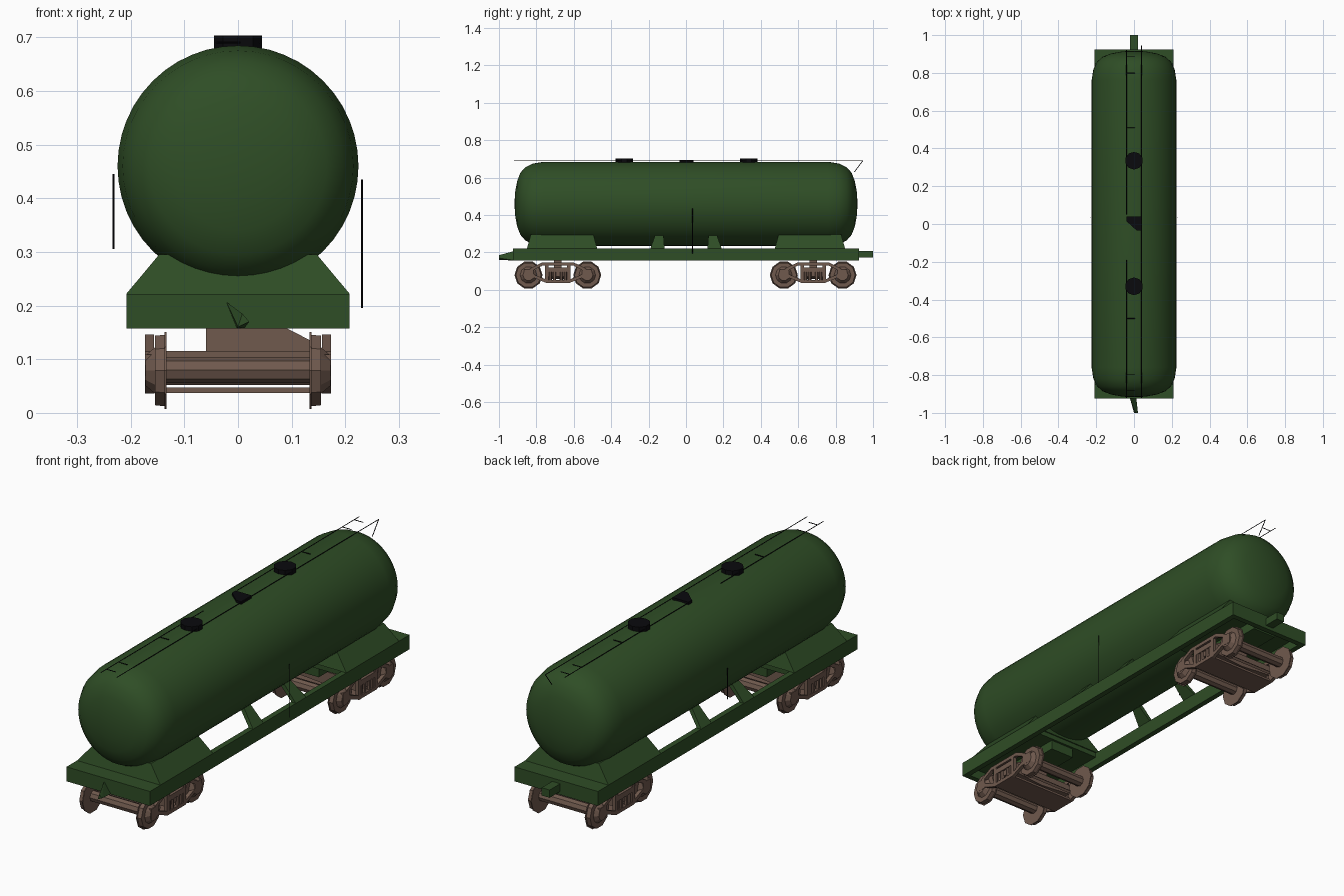
import bpy, bmesh, math
from mathutils import Vector, Matrix

cube = bpy.data.objects.get("Cube")
if cube:
    bpy.data.objects.remove(cube, do_unlink=True)


def material(name, rgb):
    m = bpy.data.materials.new(name)
    m.use_nodes = True
    m.diffuse_color = (*rgb, 1)
    bsdf = next(n for n in m.node_tree.nodes if n.type == "BSDF_PRINCIPLED")
    bsdf.inputs["Base Color"].default_value = (*rgb, 1)
    bsdf.inputs["Roughness"].default_value = 0.8
    return m


GREEN = material("dark green paint", (0.028, 0.075, 0.019))
BROWN = material("rusty brown", (0.16, 0.10, 0.075))
BLACK = material("black", (0.003, 0.003, 0.004))


def finish(bm, name, mat):
    bmesh.ops.recalc_face_normals(bm, faces=bm.faces)
    me = bpy.data.meshes.new(name)
    bm.to_mesh(me)
    bm.free()
    me.materials.append(mat)
    ob = bpy.data.objects.new(name, me)
    bpy.context.collection.objects.link(ob)
    return ob


def add_box(bm, lo, hi):
    lo, hi = Vector(lo), Vector(hi)
    m = Matrix.Translation((lo + hi) / 2) @ Matrix.Diagonal((*(hi - lo), 1))
    bmesh.ops.create_cube(bm, size=1, matrix=m)


def add_hull(bm, points):
    vs = [bm.verts.new(p) for p in points]
    bmesh.ops.convex_hull(bm, input=vs)


def add_rod(bm, a, b, r, sides=4):
    a, b = Vector(a), Vector(b)
    d = b - a
    m = Matrix.Translation((a + b) / 2) @ d.to_track_quat("Z", "Y").to_matrix().to_4x4()
    bmesh.ops.create_cone(bm, cap_ends=True, segments=sides, radius1=r, radius2=r,
                          depth=d.length, matrix=m)


def add_disc(bm, x0, x1, r0, r1, y, z, sides):
    m = Matrix.Translation(((x0 + x1) / 2, y, z)) @ Matrix.Rotation(math.pi / 2, 4, "Y")
    bmesh.ops.create_cone(bm, cap_ends=True, segments=sides, radius1=r0, radius2=r1,
                          depth=x1 - x0, matrix=m)


# Tank: lathe around the long axis with dished ends
HEIGHT, R = 0.46, 0.2245
half = [(0, -0.917), (0.06, -0.914), (0.12, -0.903), (0.165, -0.886),
        (0.195, -0.86), (0.215, -0.82), (R, -0.76)]
profile = half + [(r, -y) for r, y in reversed(half)]
bm = bmesh.new()
vs = [bm.verts.new((r, y, HEIGHT)) for r, y in profile]
es = [bm.edges.new(pair) for pair in zip(vs, vs[1:])]
bmesh.ops.spin(bm, geom=vs + es, cent=(0, 0, HEIGHT), axis=(0, 1, 0),
               angle=2 * math.pi, steps=48)
bmesh.ops.remove_doubles(bm, verts=bm.verts, dist=0.0005)
tank = finish(bm, "tank", GREEN)
for p in tank.data.polygons:
    p.use_smooth = True

# Underframe: side sills, end sills and end decks
LOW, TOP, W, L = 0.157, 0.222, 0.208, 0.925
bm = bmesh.new()
for s in (-1, 1):
    add_box(bm, (min(s * W, s * (W - 0.025)), -L, LOW), (max(s * W, s * (W - 0.025)), L, TOP))
    add_box(bm, (-W + 0.025, min(s * L, s * 0.9), LOW), (W - 0.025, max(s * L, s * 0.9), TOP))
    add_box(bm, (-W + 0.025, min(s * 0.9, s * 0.48), 0.2), (W - 0.025, max(s * 0.9, s * 0.48), TOP))
    # centre bearer above each bogie
    add_box(bm, (-0.06, s * 0.69 - 0.2, LOW), (0.06, s * 0.69 + 0.2, 0.2))
finish(bm, "underframe", GREEN)

# Tapered saddles under the tank ends
for s, label in ((-1, "front"), (1, "back")):
    bm = bmesh.new()
    add_hull(bm, [(x * w, s * y, z) for x in (-1, 1) for w, y, z in
                  ((W, 0.85, TOP), (W, 0.475, TOP), (0.147, 0.83, 0.295), (0.147, 0.495, 0.295))])
    finish(bm, label + "_saddle", GREEN)

# Middle struts from the sills to the tank
bm = bmesh.new()
for sx in (-1, 1):
    for sy in (-1, 1):
        add_hull(bm, [(sx * x, sy * y, z) for x, z, y0, y1 in
                      ((W, TOP, 0.115, 0.19), (W - 0.02, TOP, 0.115, 0.19),
                       (0.145, 0.293, 0.12, 0.165), (0.13, 0.28, 0.12, 0.165)) for y in (y0, y1)])
finish(bm, "tank_struts", GREEN)

# Couplers: pointed at the front, square at the back
bm = bmesh.new()
add_hull(bm, [(-0.022, -0.92, 0.207), (0.012, -0.92, 0.158), (-0.002, -0.92, 0.157),
              (0.021, -1, 0.17), (0.008, -1, 0.185), (0.0, -1, 0.16)])
finish(bm, "front_coupler", GREEN)
bm = bmesh.new()
add_box(bm, (-0.02, 0.92, 0.172), (0.02, 1.0, 0.207))
finish(bm, "back_coupler", GREEN)


def bogie(label, cy):
    # Wheelsets with flanges, hubs and axles
    bm = bmesh.new()
    for y in (cy - 0.157, cy + 0.157):
        add_rod(bm, (-0.14, y, 0.08), (0.14, y, 0.08), 0.024, 8)
        for s in (-1, 1):
            for a, b, ra, rb in ((0.133, 0.137, 0.075, 0.075), (0.137, 0.155, 0.07, 0.068),
                                 (0.155, 0.172, 0.045, 0.03)):
                if s > 0:
                    add_disc(bm, a, b, ra, rb, y, 0.079, 10)
                else:
                    add_disc(bm, -b, -a, rb, ra, y, 0.079, 10)
    finish(bm, label + "_wheelsets", BROWN)

    # Side frames: arch bars, lower braces and a framed middle
    bm = bmesh.new()
    for s in (-1, 1):
        def bar(p, q, h):
            add_hull(bm, [(s * x, cy + y, z + d) for x in (0.157, 0.173)
                          for y, z in (p, q) for d in (-h, h)])
        bar((-0.085, 0.137), (0.085, 0.137), 0.008)
        bar((-0.06, 0.045), (0.06, 0.045), 0.008)
        for t in (-1, 1):
            bar((t * 0.085, 0.137), (t * 0.15, 0.105), 0.009)
            bar((t * 0.06, 0.045), (t * 0.15, 0.082), 0.009)
            bar((t * 0.05, 0.09), (t * 0.068, 0.09), 0.045)
            bar((t * 0.13, 0.085), (t * 0.18, 0.085), 0.024)
            for i in (0.018, 0.04):
                add_rod(bm, (s * 0.163, cy + t * i, 0.05), (s * 0.163, cy + t * i, 0.1), 0.009, 6)
        bar((-0.055, 0.108), (0.055, 0.108), 0.012)
    finish(bm, label + "_side_frames", BROWN)

    # Bolster with a bulging underside, pivot, spring plank and brake beams
    bm = bmesh.new()
    add_hull(bm, [(x, cy + y, z) for y in (-0.055, 0.055) for x, z in
                  ((-0.165, 0.115), (0.165, 0.115), (-0.165, 0.07), (0.165, 0.07), (0, 0.057))])
    add_hull(bm, [(x, cy + y, z) for y in (-0.02, 0.02) for x, z in
                  ((-0.06, 0.113), (-0.06, 0.158), (0.09, 0.158), (0.135, 0.135), (0.135, 0.113))])
    add_box(bm, (-0.165, cy - 0.06, 0.037), (0.165, cy + 0.06, 0.047))
    for t in (-1, 1):
        add_rod(bm, (-0.135, cy + t * 0.085, 0.06), (0.135, cy + t * 0.085, 0.06), 0.008)
    finish(bm, label + "_bolster", BROWN)


bogie("front_bogie", -0.685)
bogie("back_bogie", 0.68)

# Hatches on top of the tank
for y, label in ((-0.33, "front"), (0.335, "back")):
    bm = bmesh.new()
    bmesh.ops.create_cone(bm, cap_ends=True, segments=10, radius1=0.047, radius2=0.047,
                          depth=0.033, matrix=Matrix.Translation((0, y, 0.687)))
    finish(bm, label + "_hatch", BLACK)
bm = bmesh.new()
add_hull(bm, [(x, y, z) for z in (0.675, 0.693) for x, y in
              ((-0.04, 0.04), (0.04, 0.04), (0.04, -0.035), (0.015, -0.035), (-0.04, 0.015))])
finish(bm, "middle_valve", BLACK)

# Thin roof rails, rungs and the end stay
bm = bmesh.new()
RAIL, Z = 0.04, 0.69
for a, b in (((-RAIL, -0.92, Z), (-RAIL, -0.19, Z)), ((-RAIL, 0.05, Z), (-RAIL, 0.92, Z)),
             ((RAIL, -0.92, Z), (RAIL, 0.945, Z)), ((RAIL, 0.945, Z), (RAIL, 0.9, 0.63))):
    add_rod(bm, a, b, 0.002)
for y in (-0.88, -0.795, -0.5, 0.51, 0.8, 0.885):
    add_rod(bm, (-RAIL, y, Z), (0.005, y, Z), 0.002)
finish(bm, "roof_rails", BLACK)

# Thin side ladder rails
bm = bmesh.new()
add_rod(bm, (0.231, 0.035, 0.195), (0.231, 0.035, 0.435), 0.002)
add_rod(bm, (-0.232, 0.035, 0.305), (-0.232, 0.035, 0.445), 0.002)
finish(bm, "side_rails", BLACK)
